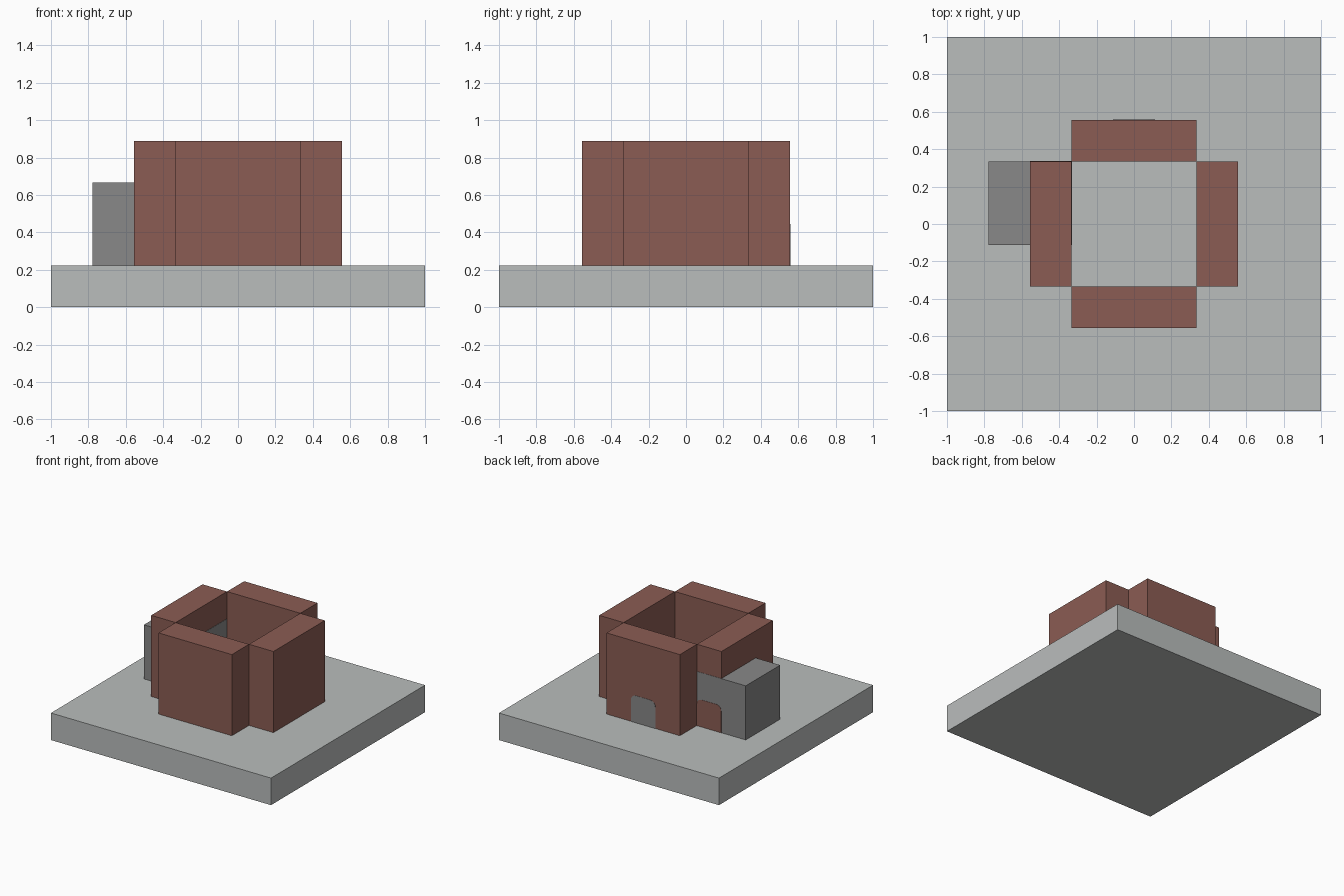
import bpy, math
from mathutils import Matrix

if "Cube" in bpy.data.objects:
    bpy.data.objects.remove(bpy.data.objects["Cube"])

U = 2 / 9            # one block of the plan
SKIN = 0.002         # small step that keeps flush faces apart


def material(name, r, g, b):
    mat = bpy.data.materials.new(name)
    mat.use_nodes = True
    mat.diffuse_color = (r, g, b, 1)
    mat.node_tree.nodes["Principled BSDF"].inputs["Base Color"].default_value = (r, g, b, 1)
    return mat


stone = material("pale stone", 0.49, 0.51, 0.505)
brick = material("brown brick", 0.258, 0.107, 0.087)
grey = material("mid grey", 0.246, 0.246, 0.246)


def box(name, mat, x, y, z):
    """Box from (low, high) ranges on each axis."""
    ranges = (x, y, z)
    bpy.ops.mesh.primitive_cube_add(size=1)
    ob = bpy.context.object
    ob.name = name
    size = Matrix.Diagonal([hi - lo for lo, hi in ranges] + [1])
    place = Matrix.Translation([(lo + hi) / 2 for lo, hi in ranges])
    ob.data.transform(place @ size)
    ob.data.materials.append(mat)
    return ob


def arch(name, mat, x, y, z):
    """Thin plate facing back with its two top corners rounded."""
    r = 0.045
    outline = [(x[0], z[0]), (x[1], z[0])]
    for cx, start in ((x[1] - r, 0), (x[0] + r, 90)):
        for i in range(7):
            a = math.radians(start + i * 15)
            outline.append((cx + r * math.cos(a), z[1] - r + r * math.sin(a)))
    n = len(outline)
    verts = [(px, py, pz) for py in y for px, pz in outline]
    faces = [list(range(n)), list(range(2 * n - 1, n - 1, -1))]
    faces += [(i, i + n, (i + 1) % n + n, (i + 1) % n) for i in range(n)]
    mesh = bpy.data.meshes.new(name)
    mesh.from_pydata(verts, [], faces)
    mesh.materials.append(mat)
    ob = bpy.data.objects.new(name, mesh)
    bpy.context.collection.objects.link(ob)
    return ob


# Ground slab
box("base_slab", stone, (-1, 1), (-1, 1), (0, U))

# Four walls around an open court
near, far = 1.5 * U, 2.5 * U
rise = (U, 4 * U)
box("front_wall", brick, (-near, near), (-far, -near), rise)
box("back_wall", brick, (-near, near), (near, far), rise)
box("left_wall", brick, (near, far), (-near, near), rise)
box("right_wall", brick, (-far, -near), (-near, near), rise)

# Grey block passing through the right wall
block_back = near + SKIN
box("side_block", grey, (-3.5 * U, -near + SKIN), (-U / 2, block_back), (U, 3 * U))

# Arched plates on the back faces
arch("back_door", grey, (-U / 2, U / 2), (far - SKIN, far + SKIN), (U, 2 * U))
arch("side_arch", brick, (-far, -near), (near, block_back + SKIN), (U, 2 * U))
